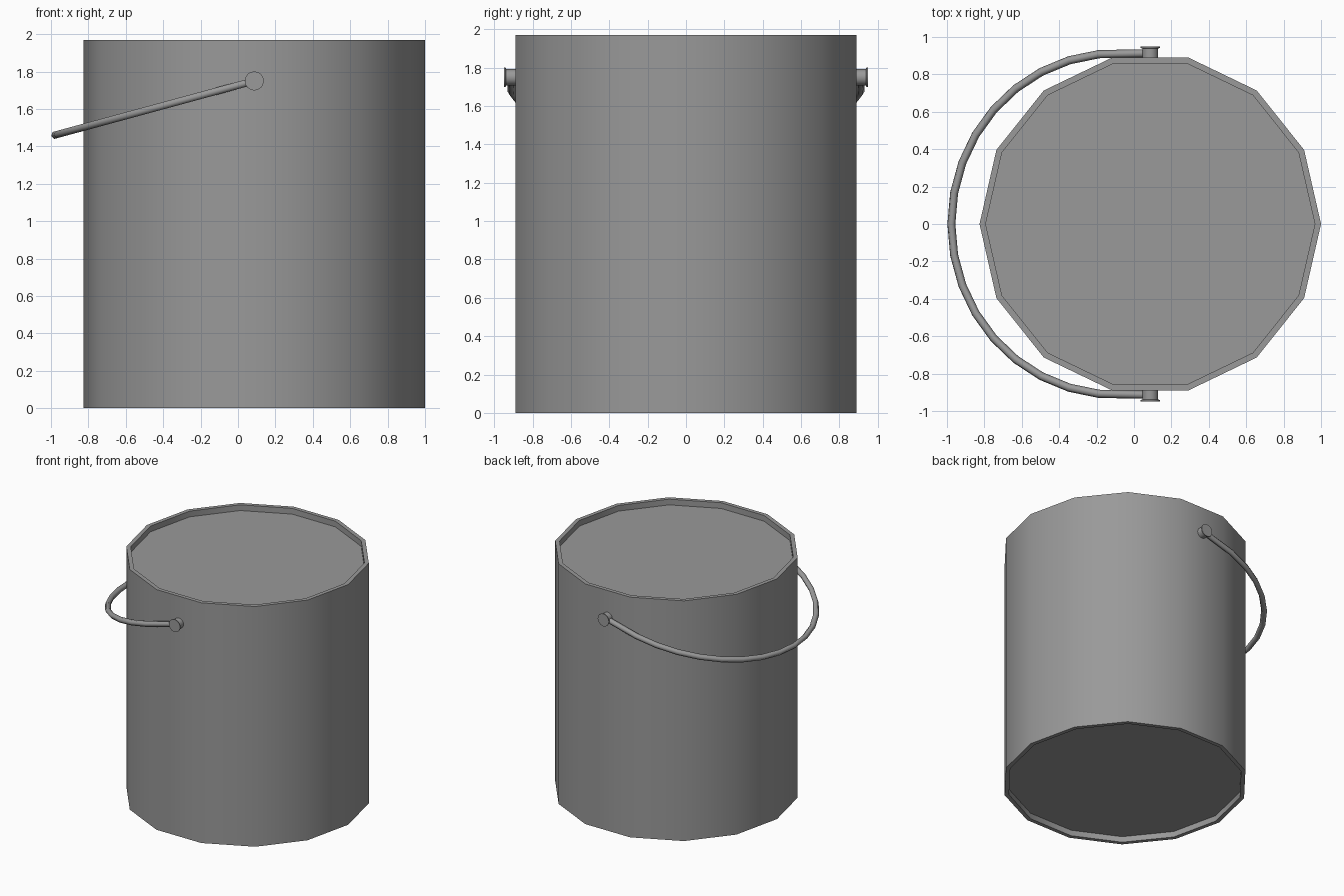
import bpy, bmesh
from math import sin, cos, pi, radians
from mathutils import Vector, Matrix

if "Cube" in bpy.data.objects:
    bpy.data.objects.remove(bpy.data.objects["Cube"])

CX = 0.087        # can axis
PIVOT_Z = 1.75    # handle hinge height

# Dark grey metal
metal = bpy.data.materials.new("dark_grey_metal")
metal.diffuse_color = (0.32, 0.32, 0.32, 1)
metal.use_nodes = True
metal.node_tree.nodes["Principled BSDF"].inputs["Base Color"].default_value = metal.diffuse_color


def tube(name, rings, matrix, smooth_deg=30):
    """Skin a list of equal-length vertex rings and cap both ends."""
    bm = bmesh.new()
    loops = [[bm.verts.new(matrix @ Vector(p)) for p in ring] for ring in rings]
    n = len(loops[0])
    for a, b in zip(loops, loops[1:]):
        for i in range(n):
            j = (i + 1) % n
            bm.faces.new((a[i], a[j], b[j], b[i]))
    bm.faces.new(loops[0][::-1])
    bm.faces.new(loops[-1])
    bmesh.ops.recalc_face_normals(bm, faces=bm.faces)
    mesh = bpy.data.meshes.new(name)
    bm.to_mesh(mesh)
    bm.free()
    mesh.materials.append(metal)
    obj = bpy.data.objects.new(name, mesh)
    bpy.context.collection.objects.link(obj)
    bpy.ops.object.select_all(action='DESELECT')
    obj.select_set(True)
    bpy.context.view_layer.objects.active = obj
    bpy.ops.object.shade_smooth_by_angle(angle=radians(smooth_deg))
    return obj


def lathe(name, profile, sides, matrix):
    """Revolve (radius, height) points around local z."""
    rings = [[(r * cos(2 * pi * i / sides), r * sin(2 * pi * i / sides), z)
              for i in range(sides)] for r, z in profile]
    return tube(name, rings, matrix)


# Can body with recessed lid and recessed bottom
R, RI, H, D = 0.913, 0.88, 1.97, 0.047
lathe("can_body", [(RI, D), (RI, 0), (R, 0), (R, H), (RI, H), (RI, H - D)],
      14, Matrix.Translation((CX, 0, 0)))

# Hinge rivets on both sides: stem with a thin wider head
for side, label in ((1, "back"), (-1, "front")):
    m = Matrix.Translation((CX, 0, PIVOT_Z)) @ Matrix.Rotation(-side * pi / 2, 4, 'X')
    lathe("hinge_" + label,
          [(0.042, 0.87), (0.042, 0.938), (0.051, 0.941), (0.051, 0.948)], 16, m)

# Wire handle: hexagonal section swept along a U in its own plane, then tilted
ARC, WIRE, U0 = 0.913, 0.022, 0.189
path = [(0, ARC, 90)]
for k in range(8, -9, -1):
    a = radians(k * 10.5)
    path.append((U0 + ARC * cos(a), ARC * sin(a), k * 10.5))
path.append((0, -ARC, -90))
rings = []
for u, v, deg in path:
    out = Vector((-cos(radians(deg)), sin(radians(deg)), 0))
    rings.append([Vector((-u, v, 0)) + WIRE * (out * cos(t) + Vector((0, 0, 1)) * sin(t))
                  for t in (i * pi / 3 for i in range(6))])
tilt = Matrix.Translation((CX, 0, PIVOT_Z)) @ Matrix.Rotation(radians(-15.2), 4, 'Y')
tube("wire_handle", rings, tilt, 70)
